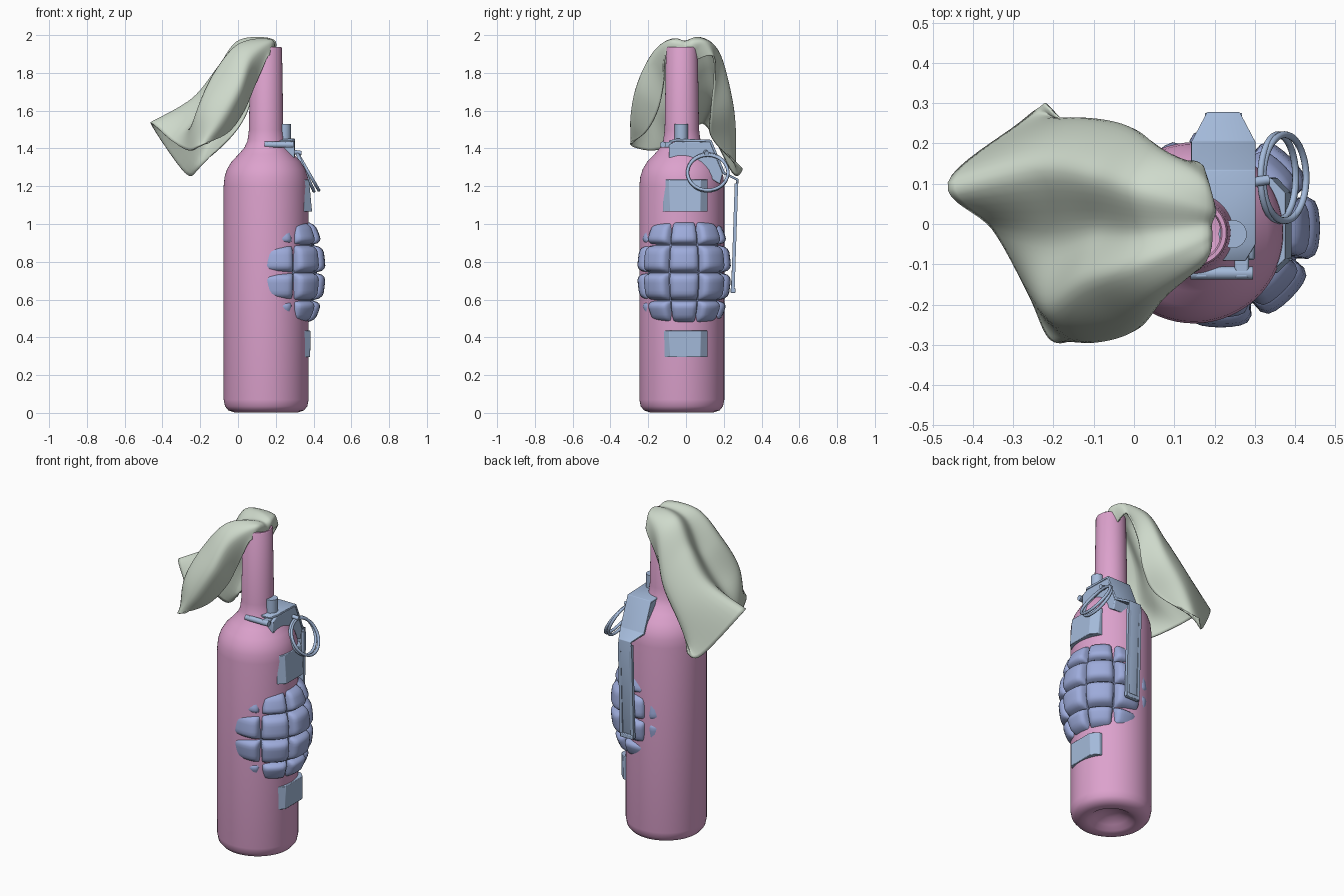
import bpy, bmesh, math
from mathutils import Vector, Matrix

if "Cube" in bpy.data.objects:
    bpy.data.objects.remove(bpy.data.objects["Cube"])


def material(name, rgb):
    m = bpy.data.materials.new(name)
    m.use_nodes = True
    m.diffuse_color = (*rgb, 1)
    m.node_tree.nodes["Principled BSDF"].inputs["Base Color"].default_value = (*rgb, 1)
    return m


PINK = material("pink glass", (0.72, 0.36, 0.61))
CLOTH = material("pale green cloth", (0.62, 0.70, 0.60))
BLUE = material("periwinkle blue", (0.34, 0.41, 0.71))
STEEL = material("steel blue", (0.37, 0.49, 0.70))


def finish(name, bm, mat, angle=35):
    """Turn a bmesh into a shaded object."""
    bmesh.ops.recalc_face_normals(bm, faces=bm.faces)
    mesh = bpy.data.meshes.new(name)
    bm.to_mesh(mesh)
    bm.free()
    mesh.materials.append(mat)
    ob = bpy.data.objects.new(name, mesh)
    bpy.context.collection.objects.link(ob)
    bpy.ops.object.select_all(action='DESELECT')
    bpy.context.view_layer.objects.active = ob
    ob.select_set(True)
    bpy.ops.object.shade_smooth_by_angle(angle=math.radians(angle))
    return ob


def bevel(ob, width, segments=2):
    mod = ob.modifiers.new("bevel", 'BEVEL')
    mod.width, mod.segments = width, segments


def lathe(name, profile, centre, mat, steps=64):
    bm = bmesh.new()
    verts = [bm.verts.new((centre[0] + r, centre[1], z)) for r, z in profile]
    edges = [bm.edges.new(pair) for pair in zip(verts, verts[1:])]
    bmesh.ops.spin(bm, geom=verts + edges, cent=(*centre, 0), axis=(0, 0, 1),
                   angle=math.tau, steps=steps)
    bmesh.ops.remove_doubles(bm, verts=bm.verts, dist=0.0005)
    return finish(name, bm, mat)


def bridge(name, start, end, mat, width=0.006):
    """Solid between two matching outlines."""
    bm = bmesh.new()
    ends = [[bm.verts.new(p) for p in outline] for outline in (start, end)]
    for loop in ends:
        bm.faces.new(loop)
    for i in range(len(start)):
        k = (i + 1) % len(start)
        bm.faces.new((ends[0][i], ends[0][k], ends[1][k], ends[1][i]))
    bevel(finish(name, bm, mat), width)


def prism(name, outline, x0, x1, mat, width=0.006):
    """Extrude a side outline of (y, z) points along x."""
    bridge(name, [(x0, *p) for p in outline], [(x1, *p) for p in outline], mat, width)


def rod(name, start, end, radius, mat, sides=24, turn=0.0):
    """Cylinder between two points."""
    start, end = Vector(start), Vector(end)
    axis = end - start
    bm = bmesh.new()
    bmesh.ops.create_cone(bm, cap_ends=True, segments=sides, radius1=radius, radius2=radius,
                          depth=axis.length,
                          matrix=Matrix.Translation((start + end) / 2)
                          @ axis.to_track_quat('Z', 'Y').to_matrix().to_4x4()
                          @ Matrix.Rotation(turn, 4, 'Z'))
    return finish(name, bm, mat)


def ring(name, centre, radius, tube, tilt, mat, n=48, m=10):
    bm = bmesh.new()
    place = Matrix.Translation(centre) @ tilt
    loops = []
    for i in range(n):
        a = math.tau * i / n
        loops.append([bm.verts.new(place @ Vector((
            (radius + tube * math.cos(b)) * math.cos(a),
            (radius + tube * math.cos(b)) * math.sin(a), tube * math.sin(b))))
            for b in (math.tau * j / m for j in range(m))])
    for i in range(n):
        for j in range(m):
            p, q, k = loops[i], loops[(i + 1) % n], (j + 1) % m
            bm.faces.new((p[j], q[j], q[k], p[k]))
    finish(name, bm, mat, 60)


def spline(points, steps):
    """Smooth curve that passes through every point."""
    pts = [points[0], *points, points[-1]]
    out = []
    for a, b, c, d in zip(pts, pts[1:], pts[2:], pts[3:]):
        for t in (i / steps for i in range(steps)):
            out.append(b + 0.5 * t * (c - a + t * (2 * a - 5 * b + 4 * c - d
                                                   + t * (3 * (b - c) + d - a))))
    return out + [points[-1]]


# Bottle with dimpled base, round shoulder and hollow neck
lathe("bottle", [(0, 0.06), (0.05, 0.053), (0.095, 0.03), (0.125, 0.008), (0.145, 0.002),
                 (0.17, 0.003), (0.2, 0.013), (0.218, 0.035), (0.225, 0.07), (0.225, 1.2),
                 (0.22, 1.25), (0.207, 1.29), (0.183, 1.33), (0.145, 1.37), (0.115, 1.405),
                 (0.099, 1.44), (0.091, 1.5), (0.084, 1.93), (0.08, 1.937),
                 (0.07, 1.937), (0.066, 1.93), (0.07, 1.5), (0, 1.48)],
      (0.149, -0.022), PINK)

# Segmented body: rounded blocks separated by grooves, sunk into the bottle
HUB = Vector((0.215, -0.01, 0))
COLS, ROWS, PART = 8, 4, 12
EDGES = [0.475, 0.595, 0.742, 0.89, 1.015]
bm = bmesh.new()
loops = []


def rise(t, size):
    """Height of a block at fraction t across a cell of the given size."""
    d = min(t, 1 - t) * size
    return math.sin(math.pi / 2 * min(1, max(0, (d - 0.003) / 0.034))) ** 0.5


for row in range(ROWS):
    z0, z1 = EDGES[row], EDGES[row + 1]
    for k in range(PART + 1):
        t = 0.5 - 0.5 * math.cos(math.pi * k / PART)
        z = z0 + (z1 - z0) * t
        outer = 0.248 * math.sqrt(1 - ((z - 0.745) / 0.4) ** 2)
        loop = []
        for c in range(COLS):
            for j in range(PART):
                s = 0.5 - 0.5 * math.cos(math.pi * j / PART)
                a = math.tau * (c - 0.5 + s) / COLS
                r = outer - 0.045 * (1 - rise(t, z1 - z0) * rise(s, 0.175))
                loop.append(bm.verts.new(HUB + Vector((r * math.cos(a), r * math.sin(a), z))))
        loops.append(loop)
for p, q in zip(loops, loops[1:]):
    for j in range(len(p)):
        k = (j + 1) % len(p)
        bm.faces.new((p[j], p[k], q[k], q[j]))
bm.faces.new(loops[0])
bm.faces.new(loops[-1])
bmesh.ops.remove_doubles(bm, verts=bm.verts, dist=0.0005)
finish("segmented_body", bm, BLUE, 45)

# Faceted collars above and below the body, x offset given at bottom and top
COLLAR = [(0.2, -0.122), (0.345, -0.122), (0.382, -0.087), (0.382, 0.077),
          (0.345, 0.115), (0.2, 0.115)]
for name, z0, z1, d0, d1 in (("lower_collar", 0.295, 0.435, 0, 0.002),
                             ("upper_collar", 1.065, 1.235, 0.01, -0.006)):
    bridge(name, [(x + d0, y, z0) for x, y in COLLAR],
           [(x + d1, y, z1) for x, y in COLLAR], STEEL, 0.003)

# Fuse head, top knob and hinge
prism("fuse_head", [(-0.09, 1.35), (-0.09, 1.42), (-0.05, 1.44), (0.13, 1.435), (0.195, 1.27),
                    (0.18, 1.21), (0.1, 1.26)], 0.145, 0.3, STEEL)
rod("top_knob", (0.245, -0.025, 1.4), (0.245, -0.025, 1.53), 0.035, STEEL)
rod("hinge_pin", (0.14, -0.122, 1.42), (0.295, -0.122, 1.42), 0.016, STEEL)
LUG = [(-0.135, 1.405), (-0.07, 1.405), (-0.07, 1.435), (-0.135, 1.435)]
for side, x in (("right", 0.15), ("left", 0.25)):
    prism(side + "_hinge_lug", LUG, x, x + 0.035, STEEL)

# Safety lever: wide bent plate narrowing to a long strip
CX = 0.222
bm = bmesh.new()
pairs = [[bm.verts.new((CX + s * w, y, z)) for s in (-1, 1)]
         for y, z, w in ((-0.09, 1.435, 0.055), (-0.05, 1.445, 0.08), (0.13, 1.44, 0.08),
                         (0.2, 1.27, 0.08), (0.272, 1.235, 0.042), (0.244, 0.65, 0.042))]
for (a, b), (c, d) in zip(pairs, pairs[1:]):
    bm.faces.new((a, b, d, c))
lever = finish("safety_lever", bm, STEEL)
thick = lever.modifiers.new("thickness", 'SOLIDIFY')
thick.thickness, thick.offset = 0.014, 0
bevel(lever, 0.003)
for side, s in (("right", -1), ("left", 1)):
    x = CX + s * 0.037
    rod(side + "_lever_rim", (x, 0.267, 1.215), (x, 0.248, 0.64), 0.013, STEEL, 4, math.pi / 4)
prism("lever_tip", [(0.236, 0.635), (0.262, 0.635), (0.262, 0.66), (0.236, 0.66)],
      CX - 0.042, CX + 0.042, STEEL, 0.004)

# Pull ring, wound twice, with its pin
for name, x, turn in (("pull_ring_outer", 0.374, 60), ("pull_ring_inner", 0.358, 66)):
    ring(name, (x, 0.115, 1.272), 0.107, 0.0085,
         Matrix.Rotation(math.radians(turn), 4, 'Y'), STEEL)
rod("ring_pin", (0.27, 0.1, 1.385), (0.335, 0.11, 1.375), 0.012, STEEL)

# Cloth rag: rows run from inside the mouth to the hem, in hundredths
RAG = [
    [(16, -5, 186), (17, -4, 186), (17, -2, 186), (17, 0, 186), (17, 2, 186), (17, 3, 186), (16, 3, 186)],
    [(16, -11, 189), (18, -8, 196), (18, -4, 197), (18, 0, 196), (19, 4, 197), (18, 10, 196), (17, 14, 189)],
    [(9, -12, 174), (7, -18, 188), (1, -11, 195), (2, -2, 193), (1, 9, 197), (6, 18, 189), (10, 15, 176)],
    [(3, -15, 160), (0, -26, 172), (-12, -15, 180), (-9, -2, 174), (-10, 13, 183), (-2, 24, 166), (4, 13, 158)],
    [(-5, -21, 149), (-10, -29, 155), (-21, -21, 160), (-20, -4, 157), (-24, 15, 166), (-14, 26, 147), (-5, 14, 145)],
    [(-16, -29, 143), (-21, -28, 141), (-26, -17, 139), (-35, -1, 144), (-46, 10, 153), (-28, 25, 127), (-22, 30, 129)],
]
rows = [spline([Vector(p) / 100 for p in row], 8) for row in RAG]
columns = [spline(column, 8) for column in zip(*rows)]
bm = bmesh.new()
grid = [[bm.verts.new(p) for p in column] for column in columns]
for p, q in zip(grid, grid[1:]):
    for j in range(len(p) - 1):
        bm.faces.new((p[j], p[j + 1], q[j + 1], q[j]))
rag = finish("cloth_rag", bm, CLOTH, 180)
thick = rag.modifiers.new("thickness", 'SOLIDIFY')
thick.thickness, thick.offset = 0.01, 0
